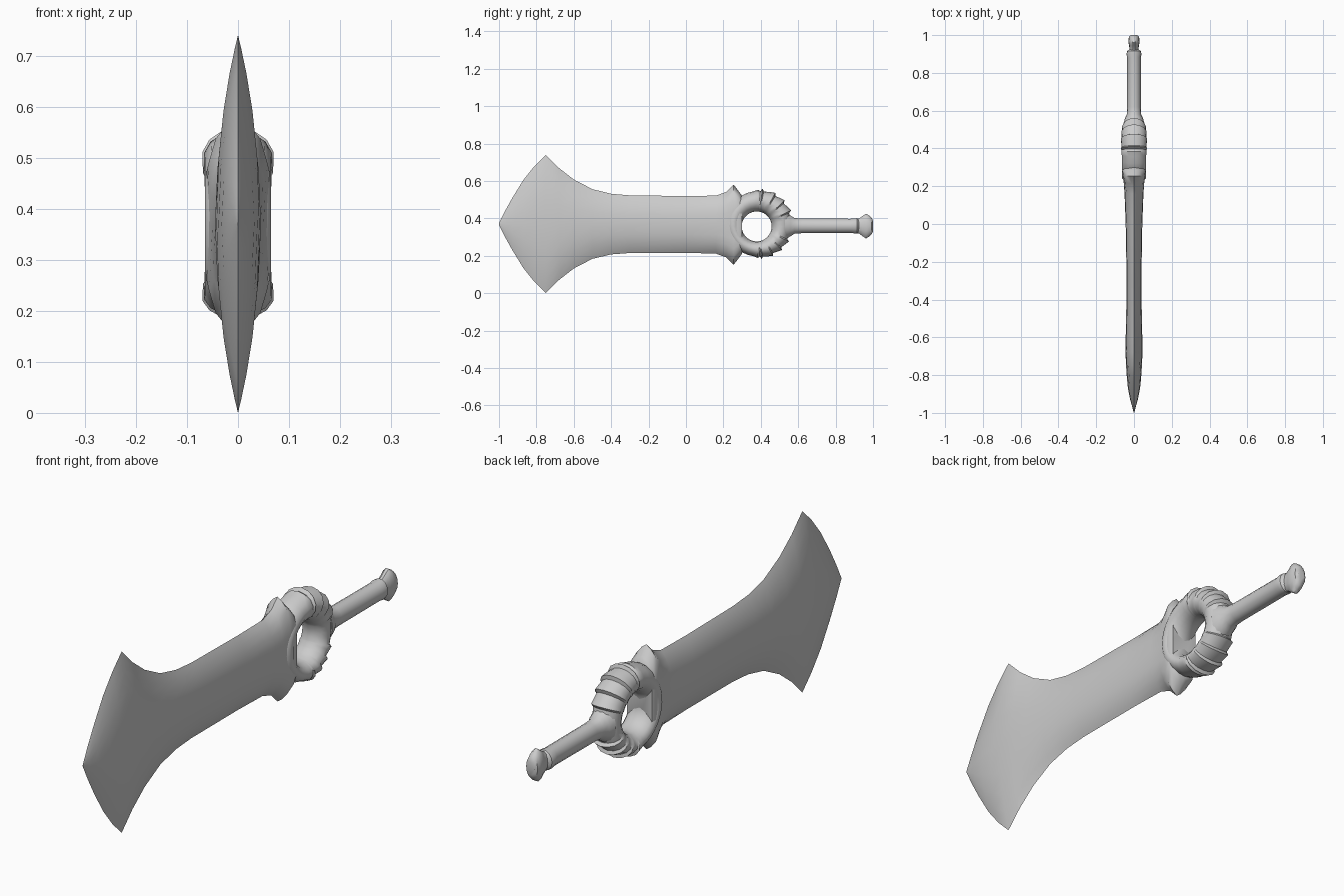
import bpy
import bmesh
from math import sin, cos, radians, pi
from mathutils import Vector

cube = bpy.data.objects.get("Cube")
if cube:
    bpy.data.objects.remove(cube, do_unlink=True)

steel = bpy.data.materials.new("grey steel")
steel.use_nodes = True
GREY = (0.6, 0.6, 0.6, 1)
steel.diffuse_color = GREY
steel.node_tree.nodes["Principled BSDF"].inputs["Base Color"].default_value = GREY


def loft(name, sections, closed=False, sharp=35):
    """Skin a row of equal-sized closed sections; cap the ends unless closed."""
    bm = bmesh.new()
    rings = [[bm.verts.new(p) for p in s] for s in sections]
    pairs = list(zip(rings, rings[1:]))
    if closed:
        pairs.append((rings[-1], rings[0]))
    else:
        bm.faces.new(rings[0])
        bm.faces.new(rings[-1])
    for a, b in pairs:
        for i in range(len(a)):
            j = (i + 1) % len(a)
            bm.faces.new((a[i], a[j], b[j], b[i]))
    bmesh.ops.remove_doubles(bm, verts=bm.verts, dist=0.0005)
    bmesh.ops.recalc_face_normals(bm, faces=bm.faces)
    mesh = bpy.data.meshes.new(name)
    bm.to_mesh(mesh)
    bm.free()
    mesh.materials.append(steel)
    obj = bpy.data.objects.new(name, mesh)
    bpy.context.collection.objects.link(obj)
    bpy.ops.object.select_all(action="DESELECT")
    obj.select_set(True)
    bpy.context.view_layer.objects.active = obj
    bpy.ops.object.shade_smooth_by_angle(angle=radians(sharp))
    return obj


# Blade with flared guard: y, half height, half thickness, fullness of the lens
BLADE = [
    (-1.0, 0.004, 0.001, 2), (-0.97, 0.065, 0.009, 2), (-0.93, 0.137, 0.02, 2),
    (-0.87, 0.235, 0.032, 2), (-0.81, 0.31, 0.038, 2.1), (-0.75, 0.37, 0.042, 2.2),
    (-0.68, 0.3, 0.045, 2.2), (-0.6, 0.238, 0.044, 2.2), (-0.5, 0.186, 0.042, 2.2),
    (-0.4, 0.162, 0.04, 2.3), (-0.3, 0.154, 0.039, 2.4), (0, 0.152, 0.044, 2.5),
    (0.16, 0.155, 0.05, 3), (0.215, 0.175, 0.054, 4), (0.255, 0.214, 0.059, 6),
    (0.285, 0.175, 0.063, 8), (0.3, 0.155, 0.056, 8),
]
HEIGHTS = (-1, -0.93, -0.8, -0.6, -0.35, 0, 0.35, 0.6, 0.8, 0.93, 1)


def lens(y, half, thick, full):
    mid = 0.37 - 0.005 * max(0, y + 0.5)
    right = [(thick * (1 - abs(u) ** full), y, mid + half * u) for u in HEIGHTS]
    left = [(-x, y, z) for x, y, z in right[-2:0:-1]]
    return right + left


loft("blade", [lens(*row) for row in BLADE], sharp=40)

# Ring of overlapping plates: sawtooth steps on the side nearest the grip
STEPS = (22, 40, 58, 78)
stations = [(a, 0) for a in range(-180, 180, 12) if abs(a) > 80 or a == 0]
for lo, hi in zip(STEPS, STEPS[1:] + (98,)):
    for side in (-1, 1):
        stations += [(side * (lo + 0.5), 0.0), (side * (lo + 3), 0.014),
                     (side * (lo + hi) / 2, 0.007)]
stations += [(-11, 0.0), (11, 0.0)]
stations.sort()


def ring_section(angle, lift):
    a = radians(angle)
    out = Vector((0, cos(a), sin(a)))
    inner = 0.08
    outer = 0.175 + 0.014 * sin(a) + 0.008 * cos(a) + lift
    half = (outer - inner) / 2
    width = 0.066 - 0.01 * max(0, cos(a)) ** 3 + lift * 0.4
    centre = Vector((0, 0.378, 0.357)) + out * (inner + half)
    turns = [2 * pi * i / 14 for i in range(14)]
    return [centre + out * half * cos(t) + Vector((width * sin(t), 0, 0)) for t in turns]


loft("ring", [ring_section(*s) for s in stations], closed=True, sharp=40)


def round_bar(name, rows, z, sides=14):
    """Elliptical bar along y from rows of y, half width, half height."""
    turns = [2 * pi * i / sides for i in range(sides)]
    return loft(name, [[(w * cos(t), y, z + h * sin(t)) for t in turns]
                       for y, w, h in rows])


# Grip and flattened pommel
round_bar("grip", [(0.53, 0.056, 0.075), (0.56, 0.048, 0.056), (0.58, 0.038, 0.043),
                   (0.62, 0.036, 0.04), (0.88, 0.036, 0.039), (0.9, 0.04, 0.041),
                   (0.915, 0.036, 0.042), (0.925, 0.024, 0.034)], 0.36)
round_bar("pommel", [(0.9, 0.024, 0.036), (0.925, 0.024, 0.041), (0.945, 0.026, 0.056),
                     (0.962, 0.03, 0.068), (0.98, 0.029, 0.057), (0.993, 0.026, 0.045),
                     (1.0, 0.016, 0.028)], 0.359)
